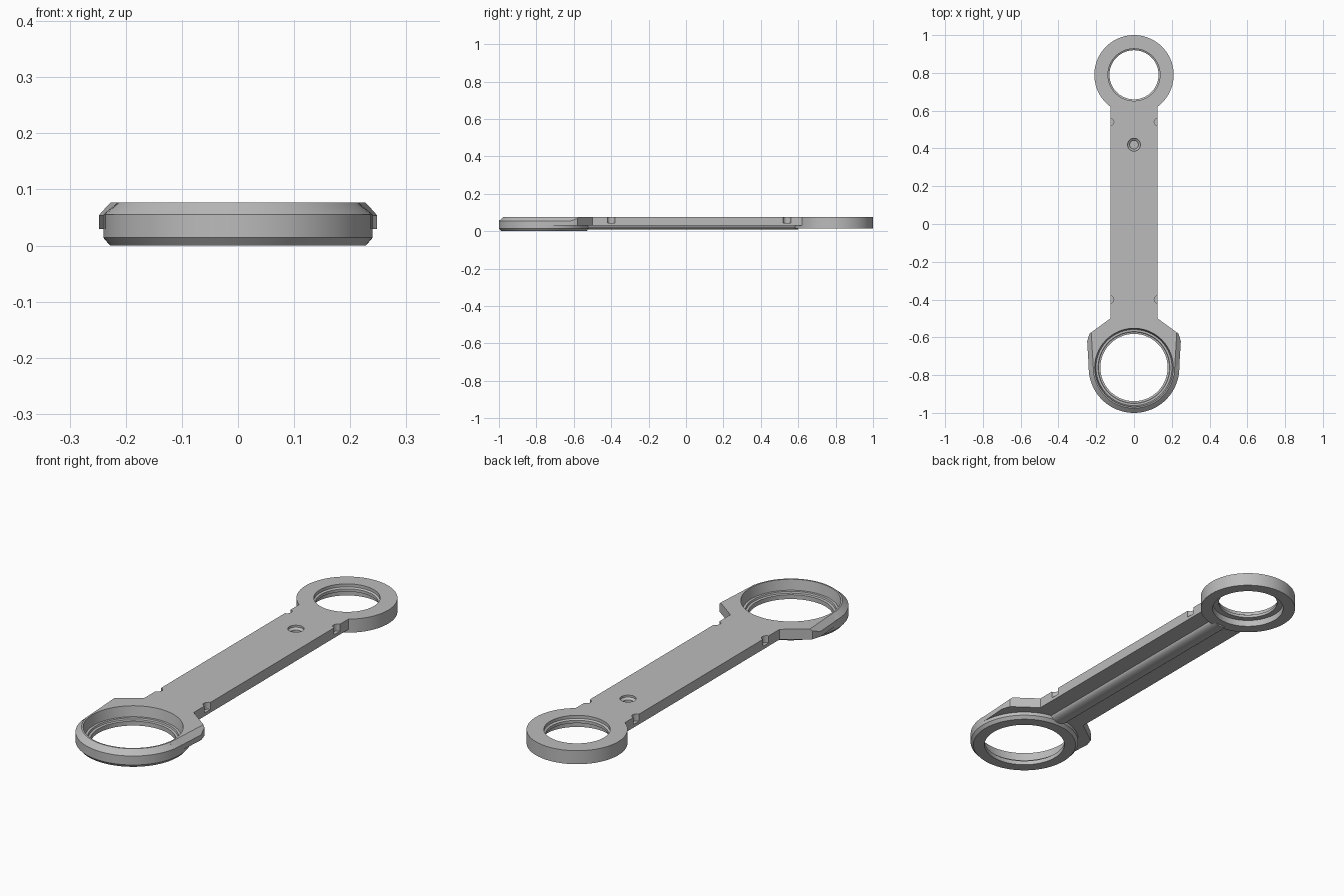
import bpy, bmesh, math
from mathutils import Vector

cube = bpy.data.objects.get("Cube")
if cube:
    bpy.data.objects.remove(cube, do_unlink=True)

grey = bpy.data.materials.new("plain_grey")
grey.use_nodes = True
colour = (0.5, 0.5, 0.5, 1)
grey.diffuse_color = colour
grey.node_tree.nodes["Principled BSDF"].inputs["Base Color"].default_value = colour

TOP, UNDER = 0.077, 0.03
BIG_Y, SMALL_Y = -0.76, 0.79


def finish(name, bm):
    bmesh.ops.recalc_face_normals(bm, faces=bm.faces)
    mesh = bpy.data.meshes.new(name)
    bm.to_mesh(mesh)
    bm.free()
    mesh.materials.append(grey)
    obj = bpy.data.objects.new(name, mesh)
    bpy.context.collection.objects.link(obj)
    return obj


def smooth(obj):
    obj.data.shade_smooth()
    obj.data.set_sharp_from_angle(angle=math.radians(30))


def lathe(name, profile, x, y, steps=96):
    """Turn a closed (radius, height) profile around a vertical axis."""
    bm = bmesh.new()
    rings = []
    for i in range(steps):
        a = math.tau * i / steps
        rings.append([bm.verts.new((x + r * math.cos(a), y + r * math.sin(a), z))
                      for r, z in profile])
    n = len(profile)
    for i in range(steps):
        here, there = rings[i], rings[(i + 1) % steps]
        for j in range(n):
            k = (j + 1) % n
            bm.faces.new((here[j], there[j], there[k], here[k]))
    bmesh.ops.remove_doubles(bm, verts=bm.verts, dist=1e-6)
    return finish(name, bm)


def prism(points, offset):
    """Extrude a flat outline along an offset."""
    bm = bmesh.new()
    face = bm.faces.new([bm.verts.new(p) for p in points])
    out = bmesh.ops.extrude_face_region(bm, geom=[face], use_keep_orig=True)
    verts = [v for v in out["geom"] if isinstance(v, bmesh.types.BMVert)]
    bmesh.ops.translate(bm, verts=verts, vec=offset)
    bmesh.ops.recalc_face_normals(bm, faces=bm.faces)
    return bm


# Large ring with bevelled rims and a stepped bore
smooth(lathe("large_ring", [(0.215, TOP), (0.24, 0.055), (0.24, 0.014), (0.228, 0),
                            (0.178, 0), (0.178, 0.02), (0.188, 0.022), (0.19, 0.03),
                            (0.201, 0.03), (0.208, TOP)], 0, BIG_Y))

# Small ring with an inner lip and a counterbore underneath
smooth(lathe("small_ring", [(0.21, TOP), (0.21, 0.015), (0.157, 0.015), (0.157, 0.045),
                            (0.13, 0.045), (0.13, 0.058), (0.138, 0.063), (0.138, TOP)],
             0, SMALL_Y))

# Flat arm widening into two shoulders beside the large ring
half = [(0.125, 0.63), (0.125, -0.5), (0.235, -0.58), (0.248, -0.62), (0.237, -0.8)]
outline = half + [(-x, y) for x, y in reversed(half)]
bm = prism([(x, y, UNDER) for x, y in outline], (0, 0, TOP - UNDER))

# Sloped top edge on both shoulders
for side in (1, -1):
    along = Vector((side * 0.06, 1, 0))
    down = Vector((side * 0.023, 0, -0.022))
    normal = along.cross(down).normalized()
    if normal.z < 0:
        normal.negate()
    cut = bmesh.ops.bisect_plane(bm, geom=bm.verts[:] + bm.edges[:] + bm.faces[:],
                                 plane_co=(side * 0.225, -0.6, TOP), plane_no=normal,
                                 clear_outer=True)
    rim = [e for e in cut["geom_cut"] if isinstance(e, bmesh.types.BMEdge)]
    bmesh.ops.holes_fill(bm, edges=rim, sides=0)
arm = finish("arm", bm)

# Cut the ring opening, the blind screw hole and four edge notches
cutters = [lathe("bore_cutter", [(0, 0.2), (0.211, 0.2), (0.211, -0.1), (0, -0.1)], 0, BIG_Y),
           lathe("hole_cutter", [(0, 0.1), (0.034, 0.1), (0.034, 0.068), (0.023, 0.06),
                                 (0.023, 0.045), (0, 0.045)], 0, 0.42, 32)]
for x in (0.128, -0.128):
    for y in (0.54, -0.4):
        cutters.append(lathe("notch_cutter", [(0, 0.1), (0.021, 0.1), (0.021, 0.045),
                                              (0, 0.045)], x, y, 24))
for cutter in cutters:
    cutter.hide_render = True
    mod = arm.modifiers.new("cut", "BOOLEAN")
    mod.operation = "DIFFERENCE"
    mod.solver = "EXACT"
    mod.object = cutter
bpy.context.view_layer.update()
result = bpy.data.meshes.new_from_object(
    arm.evaluated_get(bpy.context.evaluated_depsgraph_get()))
arm.modifiers.clear()
arm.data = result
for cutter in cutters:
    bpy.data.objects.remove(cutter, do_unlink=True)
smooth(arm)

# Rounded stiffening rib under the arm
steps = 16
arc = [(0.042 * math.cos(math.pi * i / steps), -0.54,
        UNDER + 0.002 - 0.024 * math.sin(math.pi * i / steps)) for i in range(steps + 1)]
smooth(finish("under_rib", prism(arc, (0, 1.14, 0))))
